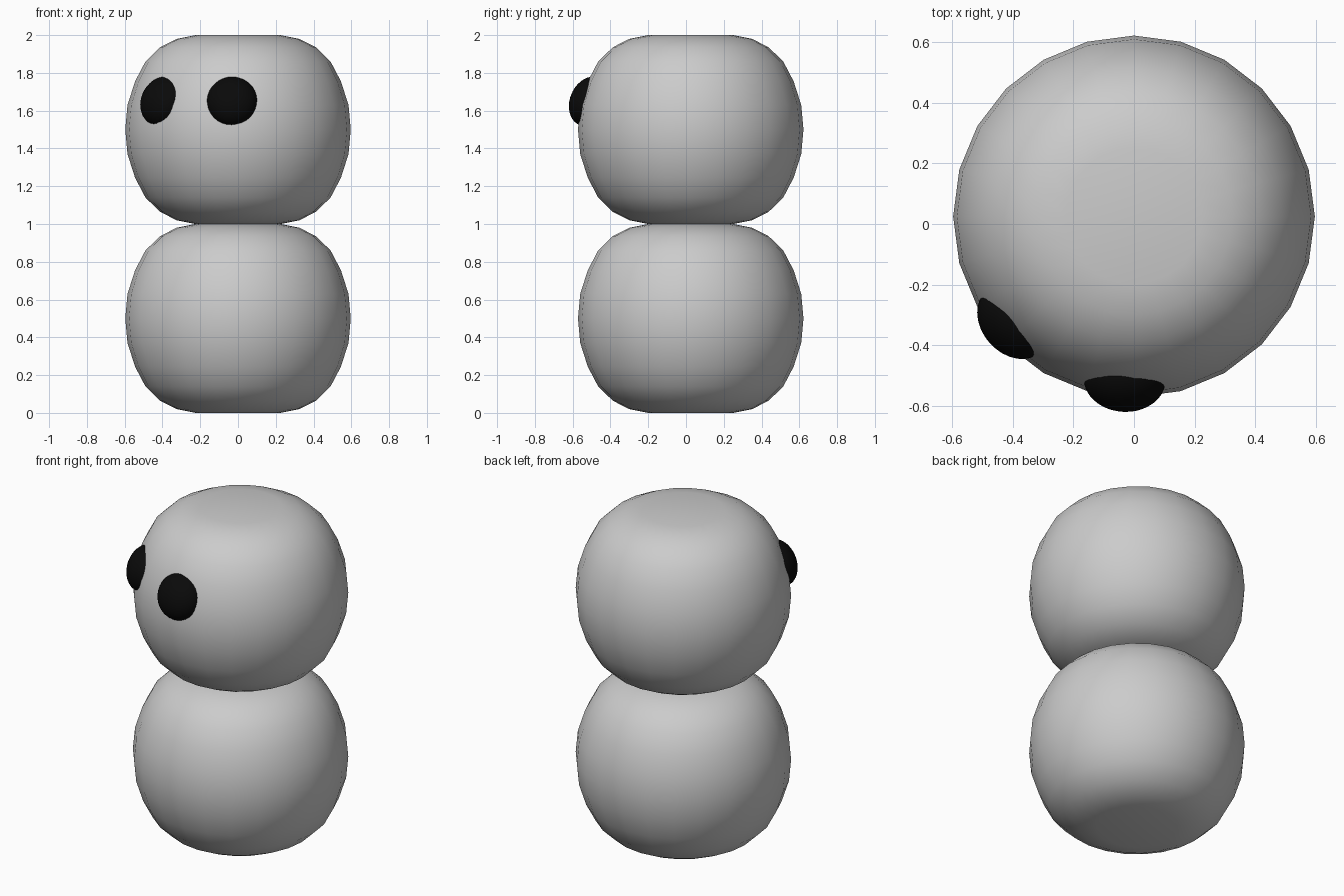
import bpy, bmesh, math
from mathutils import Matrix, Vector

if "Cube" in bpy.data.objects:
    bpy.data.objects.remove(bpy.data.objects["Cube"])

CY = 0.025  # body axis sits slightly behind the origin
SIDES = 24

# upper half of the ball profile: radius, height above the ball centre
HALF = [(0.597, 0.0), (0.585, 0.13), (0.545, 0.255), (0.49, 0.36),
        (0.412, 0.436), (0.325, 0.48), (0.225, 0.5)]
PROFILE = [(r, -h) for r, h in reversed(HALF[1:])] + HALF


def finish(bm, name):
    bmesh.ops.recalc_face_normals(bm, faces=bm.faces)
    for f in bm.faces:
        f.smooth = True
    mesh = bpy.data.meshes.new(name)
    bm.to_mesh(mesh)
    bm.free()
    obj = bpy.data.objects.new(name, mesh)
    bpy.context.collection.objects.link(obj)
    return obj


def ball(name, z):
    """Lathed ball with flattened top and bottom."""
    bm = bmesh.new()
    rings = []
    for r, h in PROFILE:
        rings.append([bm.verts.new((r * math.cos(a), CY + r * math.sin(a), z + h))
                      for a in (2 * math.pi * i / SIDES for i in range(SIDES))])
    for lo, hi in zip(rings, rings[1:]):
        for i in range(SIDES):
            j = (i + 1) % SIDES
            bm.faces.new((lo[i], lo[j], hi[j], hi[i]))
    bm.faces.new(rings[0])
    bm.faces.new(rings[-1])
    return finish(bm, name)


black = bpy.data.materials.new("black")
black.diffuse_color = (0.003, 0.003, 0.003, 1)
black.use_nodes = True
black.node_tree.nodes["Principled BSDF"].inputs["Base Color"].default_value = black.diffuse_color


def eye(name, direction, dist, z, width, depth):
    """Flattened sphere pressed into the head, facing outwards."""
    d = Vector((direction[0], direction[1], 0.22)).normalized()
    flat = Vector((direction[0], direction[1], 0)).normalized()
    centre = Vector((0, CY, z)) + flat * dist
    bm = bmesh.new()
    bmesh.ops.create_uvsphere(
        bm, u_segments=32, v_segments=20, radius=1,
        matrix=Matrix.Translation(centre) @ d.to_track_quat('Z', 'Y').to_matrix().to_4x4()
        @ Matrix.Diagonal((width, width, depth, 1)))
    obj = finish(bm, name)
    obj.data.materials.append(black)


# body and head
ball("body", 0.5)
ball("head", 1.5)

# eyes
eye("front_eye", (-0.03, -0.52), 0.54, 1.65, 0.135, 0.10)
eye("side_eye", (-0.43, -0.375), 0.53, 1.65, 0.135, 0.098)
